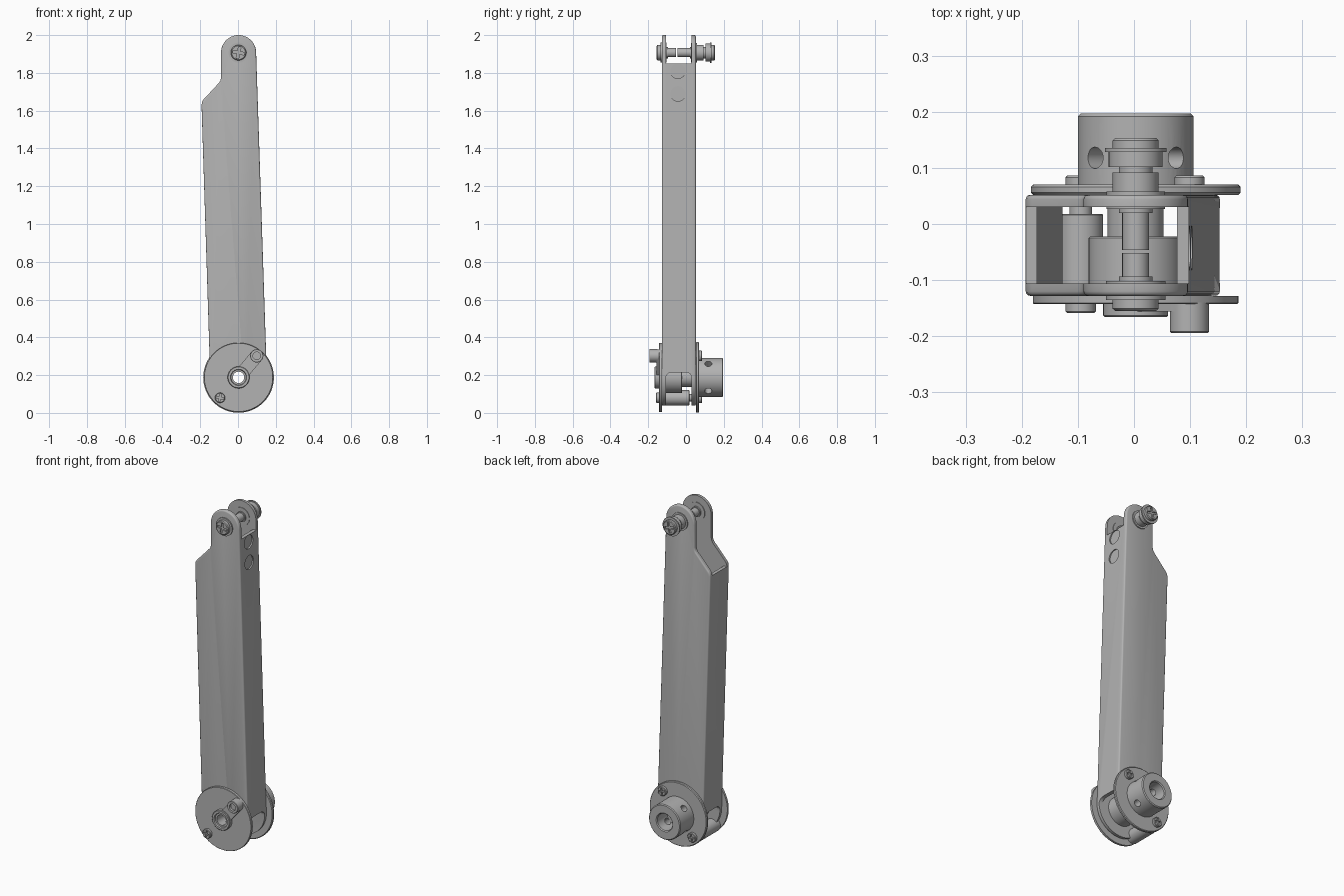
import bpy, bmesh, math
from mathutils import Matrix, Vector

if "Cube" in bpy.data.objects:
    bpy.data.objects.remove(bpy.data.objects["Cube"])

metal = bpy.data.materials.new("plain_grey")
metal.use_nodes = True
GREY = (0.45, 0.45, 0.45, 1)
metal.diffuse_color = GREY
metal.node_tree.nodes["Principled BSDF"].inputs["Base Color"].default_value = GREY

CX, PIVOT_Z, TOP_Z = 0.003, 0.188, 1.907   # shared axes of the two joints
BORE = 0.03


def finish(bm, name):
    bmesh.ops.recalc_face_normals(bm, faces=bm.faces)
    mesh = bpy.data.meshes.new(name)
    bm.to_mesh(mesh)
    bm.free()
    mesh.materials.append(metal)
    ob = bpy.data.objects.new(name, mesh)
    bpy.context.collection.objects.link(ob)
    return ob


def activate(ob):
    bpy.ops.object.select_all(action='DESELECT')
    ob.select_set(True)
    bpy.context.view_layer.objects.active = ob


def smooth(ob):
    activate(ob)
    bpy.ops.object.shade_smooth_by_angle(angle=math.radians(35))


def cut(ob, cutters):
    """Subtract each cutter from the object, then drop the cutter."""
    for c in cutters:
        c.hide_render = True
        activate(ob)
        mod = ob.modifiers.new("cut", 'BOOLEAN')
        mod.operation, mod.solver, mod.object = 'DIFFERENCE', 'EXACT', c
        bpy.ops.object.modifier_apply(modifier=mod.name)
        bpy.data.objects.remove(c)
    return ob


def prism(name, outline, y0, y1, bevel=0):
    """Solid between two copies of an (x, z) outline, with rounded rims."""
    bm = bmesh.new()
    a, b = [[bm.verts.new((x, y, z)) for x, z in outline] for y in (y0, y1)]
    rims = [e for ring in (a, b) for e in bm.faces.new(ring).edges]
    for i in range(len(a)):
        bm.faces.new((a[i - 1], a[i], b[i], b[i - 1]))
    if bevel:
        bmesh.ops.recalc_face_normals(bm, faces=bm.faces)
        bmesh.ops.bevel(bm, geom=rims, offset=bevel, segments=3, profile=0.5, affect='EDGES')
    return finish(bm, name)


def lathe(name, x, z, profile, closed=False, steps=48):
    """Turn (y, radius) points about an axis along y."""
    bm = bmesh.new()
    vs = [bm.verts.new((r, y, 0)) for y, r in profile]
    es = [bm.edges.new(p) for p in zip(vs, vs[1:])]
    if closed:
        es.append(bm.edges.new((vs[-1], vs[0])))
    bmesh.ops.spin(bm, geom=vs + es, cent=(0, 0, 0), axis=(0, 1, 0),
                   angle=math.tau, steps=steps)
    bmesh.ops.remove_doubles(bm, verts=bm.verts, dist=1e-5)
    bmesh.ops.translate(bm, verts=bm.verts, vec=(x, 0, z))
    return finish(bm, name)


def rod(name, a, b, r):
    """Plain cylinder between two points."""
    a, b = Vector(a), Vector(b)
    turn = (b - a).to_track_quat('Z', 'Y').to_matrix().to_4x4()
    bm = bmesh.new()
    bmesh.ops.create_cone(bm, cap_ends=True, segments=32, radius1=r, radius2=r,
                          depth=(b - a).length, matrix=Matrix.Translation((a + b) / 2) @ turn)
    return finish(bm, name)


def box(name, centre, size, turn=0):
    bm = bmesh.new()
    bmesh.ops.create_cube(bm, size=1, matrix=Matrix.Translation(centre)
                          @ Matrix.Rotation(turn, 4, 'Y') @ Matrix.Diagonal((*size, 1)))
    return finish(bm, name)


def cross_recess(ob, x, y, z, r, turn=0.2):
    """Cross-shaped driver slot sunk in a screw head."""
    return cut(ob, [box("slot", (x, y, z), size, turn)
                    for size in ((2 * r, 0.016, r * 0.45), (r * 0.45, 0.016, 2 * r))])


def arc(cx, cz, r, start, end, n=32):
    angles = [math.radians(start + (end - start) * i / n) for i in range(n + 1)]
    return [(cx + r * math.cos(a), cz + r * math.sin(a)) for a in angles]


# Channel arm: rounded solid, hollowed so that the shoulder, top and foot stay open
outline = (arc(CX, PIVOT_Z, 0.15, 180, 360) + arc(CX, TOP_Z, 0.093, 0, 180)
           + [(-0.09, 1.775), (-0.093, 1.76), (-0.1, 1.748),
              (-0.182, 1.66), (-0.19, 1.648), (-0.193, 1.63)])
arm = prism("channel_arm", outline, -0.128, 0.052, 0.008)
hollow = prism("hollow", [(-0.127, -0.1), (0.131, -0.1), (0.131, 0.19), (0.077, 1.85), (0.3, 1.85),
                          (0.3, 2.1), (-0.3, 2.1), (-0.3, 1.632), (-0.173, 1.632), (-0.127, 0.19)],
               -0.106, 0.03)
bm = bmesh.new()
bmesh.ops.create_cube(bm, size=1, matrix=Matrix.Translation((0, -0.038, 0.055))
                      @ Matrix.Diagonal((0.6, 0.1362, 0.32, 1)))
corners = [e for e in bm.edges if abs(e.verts[0].co.x - e.verts[1].co.x) > 0.5]
bmesh.ops.bevel(bm, geom=corners, offset=0.03, segments=6, profile=0.5, affect='EDGES')
foot_notch = finish(bm, "foot_notch")
dimples = [rod("dimple", (x - 0.008, -0.043, z), (0.2, -0.043, z), 0.04)
           for x, z in ((0.1, 1.81), (0.104, 1.69))]
bore = rod("bore", (CX, -0.3, PIVOT_Z), (CX, 0.3, PIVOT_Z), BORE)
smooth(cut(arm, [hollow, foot_notch, bore] + dimples))

# Front disc and its raised boss
smooth(lathe("front_disc", CX, PIVOT_Z,
             [(-0.128, BORE), (-0.128, 0.183), (-0.141, 0.183), (-0.143, 0.181), (-0.143, BORE)],
             True, 80))
smooth(lathe("front_boss", CX, PIVOT_Z,
             [(-0.14, BORE), (-0.14, 0.058), (-0.163, 0.058), (-0.166, 0.055),
              (-0.166, 0.043), (-0.158, 0.04), (-0.158, BORE)], True))

# Crank link on the front disc, ending in a hollow pin
PX, PZ = 0.099, 0.302
tilt = math.degrees(math.atan2(PZ - PIVOT_Z, PX - CX))
link = prism("crank_link", arc(CX, PIVOT_Z, 0.035, tilt + 90, tilt + 270, 16)
             + arc(PX, PZ, 0.035, tilt - 90, tilt + 90, 16), -0.156, -0.14)
smooth(cut(link, [rod("bore", (CX, -0.3, PIVOT_Z), (CX, 0, PIVOT_Z), BORE)]))
smooth(lathe("crank_pin", PX, PZ, [(-0.15, 0), (-0.15, 0.035), (-0.192, 0.035), (-0.194, 0.033),
                                   (-0.194, 0.02), (-0.18, 0.02), (-0.18, 0)]))

# Rear flange and clamping hub with four set-screw holes
smooth(lathe("rear_flange", CX, PIVOT_Z,
             [(0.052, BORE), (0.052, 0.183), (0.056, 0.187), (0.066, 0.187),
              (0.07, 0.183), (0.07, BORE)], True, 80))
hub = lathe("rear_hub", CX, PIVOT_Z,
            [(0.068, BORE), (0.068, 0.103), (0.192, 0.103), (0.197, 0.098),
             (0.197, 0.054), (0.192, 0.049), (0.1, 0.049), (0.1, BORE)], True, 64)
holes = []
for k in range(4):
    a = math.radians(45 + 90 * k)
    dx, dz = math.cos(a), math.sin(a)
    holes.append(rod("set_hole", (CX + 0.04 * dx, 0.118, PIVOT_Z + 0.04 * dz),
                     (CX + 0.13 * dx, 0.118, PIVOT_Z + 0.13 * dz), 0.019))
smooth(cut(hub, holes))

# Stepped sleeve between the two cheeks
smooth(lathe("inner_sleeve", CX, PIVOT_Z,
             [(-0.11, BORE), (-0.11, 0.084), (-0.025, 0.084), (-0.022, 0.081),
              (-0.022, 0.05), (0.053, 0.05), (0.053, BORE)], True))

# Spacer post beside the sleeve
SX, SZ = -0.095, 0.08
smooth(lathe("spacer_post", SX, SZ, [(-0.13, 0), (-0.13, 0.04), (0.016, 0.04), (0.018, 0.038),
                                     (0.018, 0.02), (0.06, 0.02), (0.06, 0)]))

# Small cross-head screws through the flanges
for name, x, z, y, out in (("front_screw", SX, SZ, -0.143, -1),
                           ("rear_screw_low", SX, SZ, 0.07, 1),
                           ("rear_screw_high", PX, PZ, 0.07, 1)):
    head = lathe(name, x, z, [(y - 0.005 * out, 0), (y - 0.005 * out, 0.027),
                              (y + 0.013 * out, 0.027), (y + 0.016 * out, 0.024),
                              (y + 0.016 * out, 0)], steps=32)
    smooth(cross_recess(head, x, y + 0.016 * out, z, 0.02))

# Top joint: front and rear shouldered screws with washers
front = lathe("top_front_screw", CX, TOP_Z,
              [(-0.052, 0), (-0.052, 0.024), (-0.094, 0.024), (-0.094, 0.03), (-0.102, 0.03),
               (-0.102, 0.053), (-0.108, 0.053), (-0.108, 0.05), (-0.126, 0.05),
               (-0.126, 0.053), (-0.135, 0.053), (-0.135, 0.041), (-0.151, 0.041),
               (-0.155, 0.036), (-0.155, 0)])
smooth(cross_recess(front, CX, -0.155, TOP_Z, 0.03))
rear = lathe("top_rear_screw", CX, TOP_Z,
             [(-0.046, 0), (-0.046, 0.024), (0.02, 0.024), (0.02, 0.03), (0.027, 0.03),
              (0.027, 0.052), (0.058, 0.052), (0.058, 0.041), (0.092, 0.041), (0.092, 0.03),
              (0.102, 0.03), (0.102, 0.048), (0.128, 0.048), (0.128, 0.055),
              (0.135, 0.055), (0.135, 0.041), (0.149, 0.041), (0.153, 0.037), (0.153, 0)])
smooth(cross_recess(rear, CX, 0.153, TOP_Z, 0.03))
